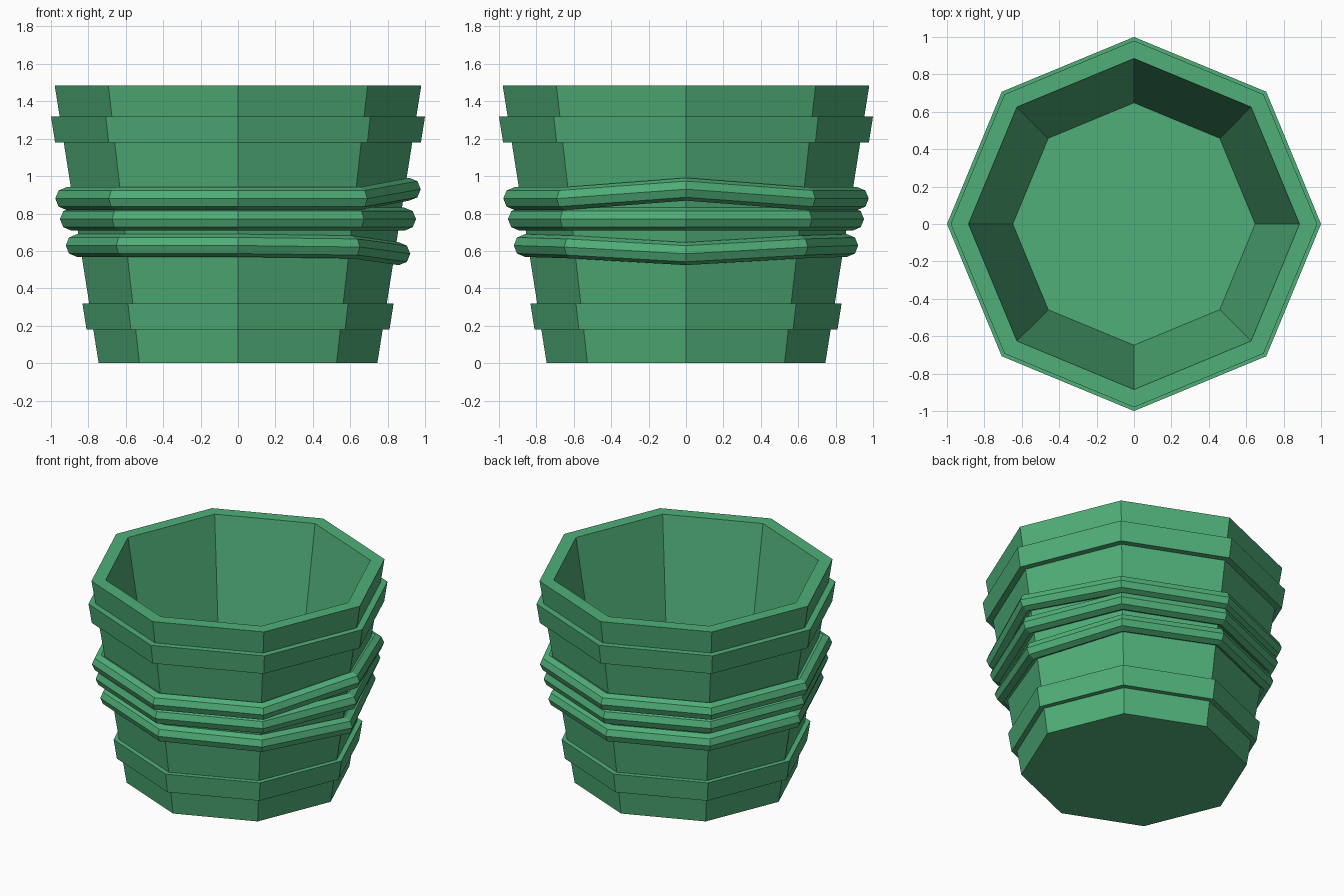
import bpy
from math import sin, cos, pi

if "Cube" in bpy.data.objects:
    bpy.data.objects.remove(bpy.data.objects["Cube"])

SIDES = 8
mat = bpy.data.materials.new("green")
mat.diffuse_color = (0.08, 0.43, 0.19, 1)
mat.use_nodes = True
mat.node_tree.nodes["Principled BSDF"].inputs["Base Color"].default_value = mat.diffuse_color


def lathe(name, profile, closed, bend=(0, 0)):
    """Spin an (r, z) profile round z in 8 flat sides.
    bend = z shift at the +x corner and at its two neighbours."""
    n = len(profile)
    verts, faces = [], []
    for i in range(SIDES):
        a = 2 * pi * i / SIDES
        dz = bend[0] if i == 0 else bend[1] if i in (1, SIDES - 1) else 0
        verts += [(r * cos(a), r * sin(a), z + dz) for r, z in profile]
    for i in range(SIDES):
        p, q = i * n, (i + 1) % SIDES * n
        for k in range(n if closed else n - 1):
            m = (k + 1) % n
            faces.append((p + k, q + k, q + m, p + m))
    if not closed:
        # flat caps: underside and inner floor
        faces.append([i * n for i in reversed(range(SIDES))])
        faces.append([i * n + n - 1 for i in range(SIDES)])
    mesh = bpy.data.meshes.new(name)
    mesh.from_pydata(verts, [], faces)
    mesh.materials.append(mat)
    ob = bpy.data.objects.new(name, mesh)
    bpy.context.collection.objects.link(ob)
    return ob


def band(name, r0, r1, z0, z1):
    lathe(name, [(r0 - 0.08, z0), (r0, z0), (r1, z1), (r1 - 0.08, z1)], True)


def rope(name, r, z, bend=(0, 0), t=0.061):
    ring = [(r + t * cos(2 * pi * k / 8), z + t * sin(2 * pi * k / 8)) for k in range(8)]
    lathe(name, ring, True, bend)


# Tapered hollow body
lathe("bucket_body", [(0.745, 0), (0.98, 1.485), (0.885, 1.485), (0.648, 0.08)], False)

# Raised hoops
band("lower_hoop", 0.81, 0.832, 0.18, 0.32)
band("upper_hoop", 0.978, 1.0, 1.18, 1.32)

# Three rope coils, spread apart at the +x corner
rope("upper_rope", 0.916, 0.88, (0.05, 0))
rope("middle_rope", 0.891, 0.77)
rope("lower_rope", 0.86, 0.629, (-0.044, -0.008))
